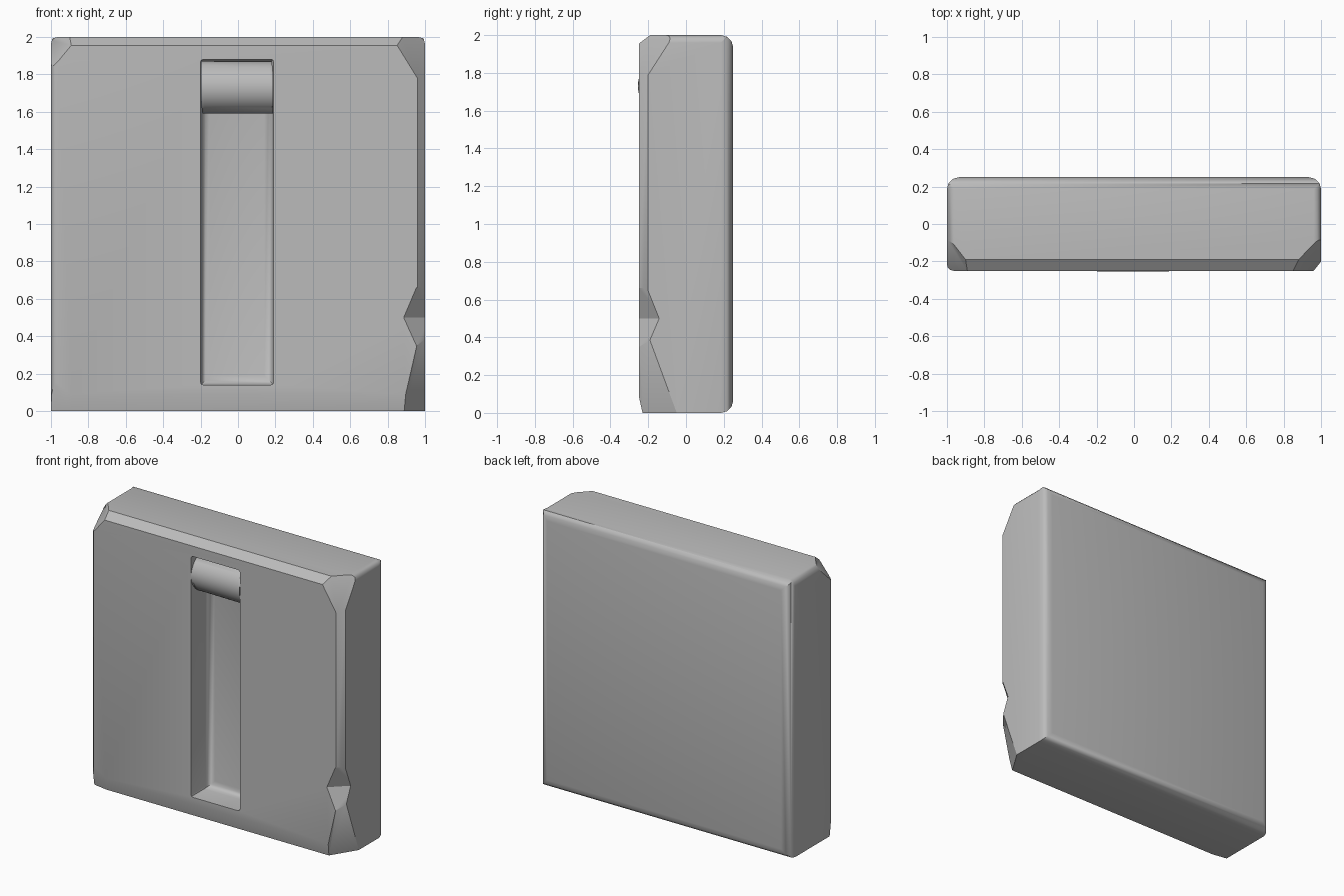
import bpy
import bmesh
from mathutils import Vector

old = bpy.data.objects.get("Cube")
if old:
    bpy.data.objects.remove(old, do_unlink=True)

stone = bpy.data.materials.new("grey stone")
stone.use_nodes = True
stone.diffuse_color = (0.5, 0.5, 0.5, 1)
stone.node_tree.nodes["Principled BSDF"].inputs["Base Color"].default_value = (0.5, 0.5, 0.5, 1)


def make_object(name, bm):
    bmesh.ops.recalc_face_normals(bm, faces=bm.faces)
    mesh = bpy.data.meshes.new(name)
    bm.to_mesh(mesh)
    bm.free()
    mesh.materials.append(stone)
    obj = bpy.data.objects.new(name, mesh)
    bpy.context.collection.objects.link(obj)
    return obj


def box(lo, hi):
    bm = bmesh.new()
    bmesh.ops.create_cube(bm, size=1)
    lo, hi = Vector(lo), Vector(hi)
    for v in bm.verts:
        v.co = (lo + hi) / 2 + v.co * (hi - lo)
    return bm


def round_edges(bm, rule, width, segments=3):
    edges = [e for e in bm.edges if rule(*e.verts)]
    bmesh.ops.bevel(bm, geom=edges, offset=width, segments=segments,
                    profile=0.5, affect='EDGES')


def chip(bm, a, b, c):
    """Slice off everything outside the plane through three points."""
    a, b, c = Vector(a), Vector(b), Vector(c)
    normal = (b - a).cross(c - a).normalized()
    if normal.dot(a - Vector((0, 0, 1))) < 0:
        normal = -normal
    bmesh.ops.bisect_plane(bm, geom=bm.verts[:] + bm.edges[:] + bm.faces[:],
                           plane_co=a, plane_no=normal, clear_outer=True)
    rim = [e for e in bm.edges if e.is_boundary]
    bmesh.ops.holes_fill(bm, edges=rim, sides=0)


def subtract(obj, cutter):
    cutter.hide_render = True
    mod = obj.modifiers.new("cut", 'BOOLEAN')
    mod.operation = 'DIFFERENCE'
    mod.solver = 'EXACT'
    mod.object = cutter
    bpy.context.view_layer.objects.active = obj
    bpy.ops.object.modifier_apply(modifier=mod.name)
    bpy.data.objects.remove(cutter, do_unlink=True)


def smooth(obj, degrees):
    bpy.ops.object.select_all(action='DESELECT')
    obj.select_set(True)
    bpy.context.view_layer.objects.active = obj
    bpy.ops.object.shade_smooth_by_angle(angle=degrees * 0.01745)


# Slab with a softly rounded back, side and upper corners
bm = box((-1, -0.25, 0), (1, 0.25, 2))
round_edges(bm, lambda a, b: a.co.y > 0 and b.co.y > 0, 0.065)
round_edges(bm, lambda a, b: a.co.z > 1.9 and b.co.z > 1.9 and abs(a.co.x) > 0.99
            and abs(b.co.x) > 0.99 and abs(a.co.y - b.co.y) > 0.3, 0.04)
round_edges(bm, lambda a, b: max(a.co.x, b.co.x) < -0.99
            and max(a.co.y, b.co.y) < -0.24, 0.035)

# Worn front edges
chip(bm, (0, -0.25, 1.955), (1, -0.25, 1.955), (0, -0.19, 2))
chip(bm, (0.96, -0.25, 0), (0.96, -0.25, 1), (1, -0.2, 0))
chip(bm, (0, -0.25, 0.09), (1, -0.25, 0.09), (0, -0.23, 0))
# Broken front corners
chip(bm, (0.88, -0.19, 2), (1, -0.11, 1.93), (1, -0.2, 1.79))
chip(bm, (-0.9, -0.19, 2), (-0.97, -0.1, 2), (-1, -0.2, 1.87))
chip(bm, (0.88, -0.25, 0.02), (0.96, -0.25, 0.37), (1, -0.06, 0.03))
chip(bm, (-0.9, -0.25, 0.1), (-0.8, -0.25, 0.02), (-1, -0.22, 0.04))
slab = make_object("slab", bm)

# Notch in the left front edge: a wedge with its ridge inward
bm = bmesh.new()
along = Vector((0.085, 0.08, 0))
out = Vector((0.08, -0.085, 0))
for z, depth in ((0.35, 0), (0.5, -0.4), (0.66, 0)):
    mid = Vector((0.98, -0.225, z)) + out * depth
    for step in (-2, 2):
        bm.verts.new(mid + along * step)
        bm.verts.new(mid + along * step + out * 3)
bmesh.ops.convex_hull(bm, input=bm.verts)
subtract(slab, make_object("notch_cutter", bm))

# Tall recess with rounded inner edges
bm = box((-0.2, -0.45, 0.14), (0.19, -0.05, 1.88))
round_edges(bm, lambda a, b: a.co.y > -0.1 and b.co.y > -0.1, 0.05)
round_edges(bm, lambda a, b: abs(a.co.y - b.co.y) > 0.2, 0.015, 2)
subtract(slab, make_object("recess_cutter", bm))
smooth(slab, 32)

# Roller at the top of the recess
bm = bmesh.new()
bmesh.ops.create_cone(bm, cap_ends=True, segments=40, radius1=0.14, radius2=0.14, depth=0.37)
for v in bm.verts:
    x, y, z = v.co
    v.co = (z - 0.005, y - 0.113, x + 1.73)
rims = [e for e in bm.edges if abs(e.verts[0].co.x - e.verts[1].co.x) < 0.01]
bmesh.ops.bevel(bm, geom=rims, offset=0.008, segments=2, profile=0.5, affect='EDGES')
roller = make_object("roller", bm)
smooth(roller, 50)
